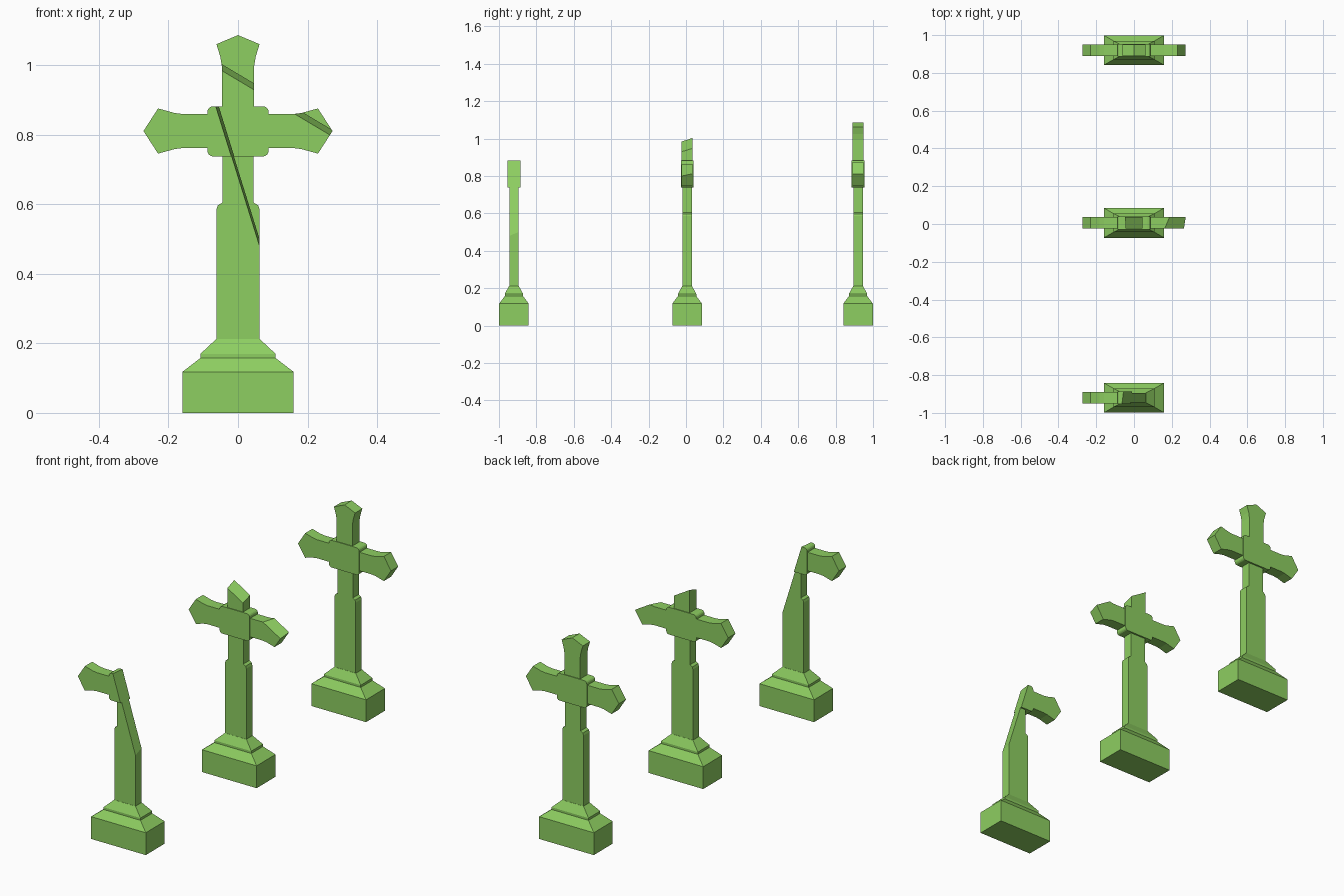
import bpy, bmesh, math
from mathutils import Vector

if "Cube" in bpy.data.objects:
    bpy.data.objects.remove(bpy.data.objects["Cube"])

stone = bpy.data.materials.new("mossy_green")
stone.diffuse_color = (0.27, 0.62, 0.12, 1)
stone.use_nodes = True
stone.node_tree.nodes["Principled BSDF"].inputs["Base Color"].default_value = stone.diffuse_color


def finish(name, bm, y, cut):
    """Slice the part by the fracture plane, cap it, and make an object."""
    if cut:
        co, no = cut
        res = bmesh.ops.bisect_plane(bm, geom=bm.verts[:] + bm.edges[:] + bm.faces[:],
                                     plane_co=co, plane_no=no, clear_outer=True)
        edges = [e for e in res["geom_cut"] if isinstance(e, bmesh.types.BMEdge)]
        if edges:
            bmesh.ops.edgenet_fill(bm, edges=edges)
    bmesh.ops.recalc_face_normals(bm, faces=bm.faces)
    if bm.faces:
        mesh = bpy.data.meshes.new(name)
        bm.to_mesh(mesh)
        mesh.materials.append(stone)
        ob = bpy.data.objects.new(name, mesh)
        ob.location.y = y
        bpy.context.collection.objects.link(ob)
    bm.free()


def prism(half_profile, depth):
    """Extrude a right-hand (x, z) profile, mirrored in x, by +-depth in y."""
    pts = half_profile + [(-x, z) for x, z in reversed(half_profile) if x > 0]
    bm = bmesh.new()
    f = bm.faces.new([bm.verts.new((x, -depth, z)) for x, z in pts])
    ext = bmesh.ops.extrude_face_region(bm, geom=[f])
    moved = [v for v in ext["geom"] if isinstance(v, bmesh.types.BMVert)]
    bmesh.ops.translate(bm, verts=moved, vec=(0, 2 * depth, 0))
    return bm


def stack(levels):
    """Rectangular rings (half x, half y, z) joined into a stepped plinth."""
    bm = bmesh.new()
    rings = [[bm.verts.new((sx * hx, sy * hy, z))
              for sx, sy in ((-1, -1), (1, -1), (1, 1), (-1, 1))] for hx, hy, z in levels]
    for a, b in zip(rings, rings[1:]):
        for i in range(4):
            j = (i + 1) % 4
            bm.faces.new((a[i], a[j], b[j], b[i]))
    bm.faces.new(rings[0][::-1])
    bm.faces.new(rings[-1])
    return bm


def rounded_side(hx, z0, z1, r, n=4):
    """Right half of a rounded rectangle."""
    pts = []
    for cz, start in ((z0 + r, -90), (z1 - r, 0)):
        for i in range(n + 1):
            a = math.radians(start + 90 * i / n)
            pts.append((hx - r + r * math.cos(a), cz + r * math.sin(a)))
    return pts


def monument(label, y, cut=None):
    # stepped plinth
    finish(label + "_plinth", stack([(.16, .079, 0), (.16, .079, .118), (.108, .049, .158),
                                     (.108, .049, .17), (.063, .026, .212)]), y, cut)
    # shaft with rounded shoulders
    finish(label + "_shaft", prism([(.062, .2), (.062, .585), (.058, .597), (.045, .605),
                                    (.045, .76)], .025), y, cut)
    # flared, pointed arms
    zc = .811
    upper = [(.16, .049), (.183, .052), (.23, .065)]
    arm = [(x, zc - h) for x, h in upper] + [(.272, zc)] + [(x, zc + h) for x, h in upper[::-1]]
    finish(label + "_arms", prism(arm, .03), y, cut)
    # rounded centre block
    finish(label + "_centre_block", prism(rounded_side(.088, .738, .882, .016), .034), y, cut)
    # flared, pointed head
    finish(label + "_head", prism([(.046, .86), (.046, .995), (.051, 1.025), (.062, 1.061),
                                   (0, 1.087)], .03), y, cut)


# whole cross, chipped cross, broken cross
monument("whole", .92)
monument("chipped", .006, (Vector((-.047, -.03, .985)), Vector((.595, -.31, 1))))
monument("broken", -.92, (Vector((-.064, -.034, .882)), Vector((3.22, -.41, 1))))
